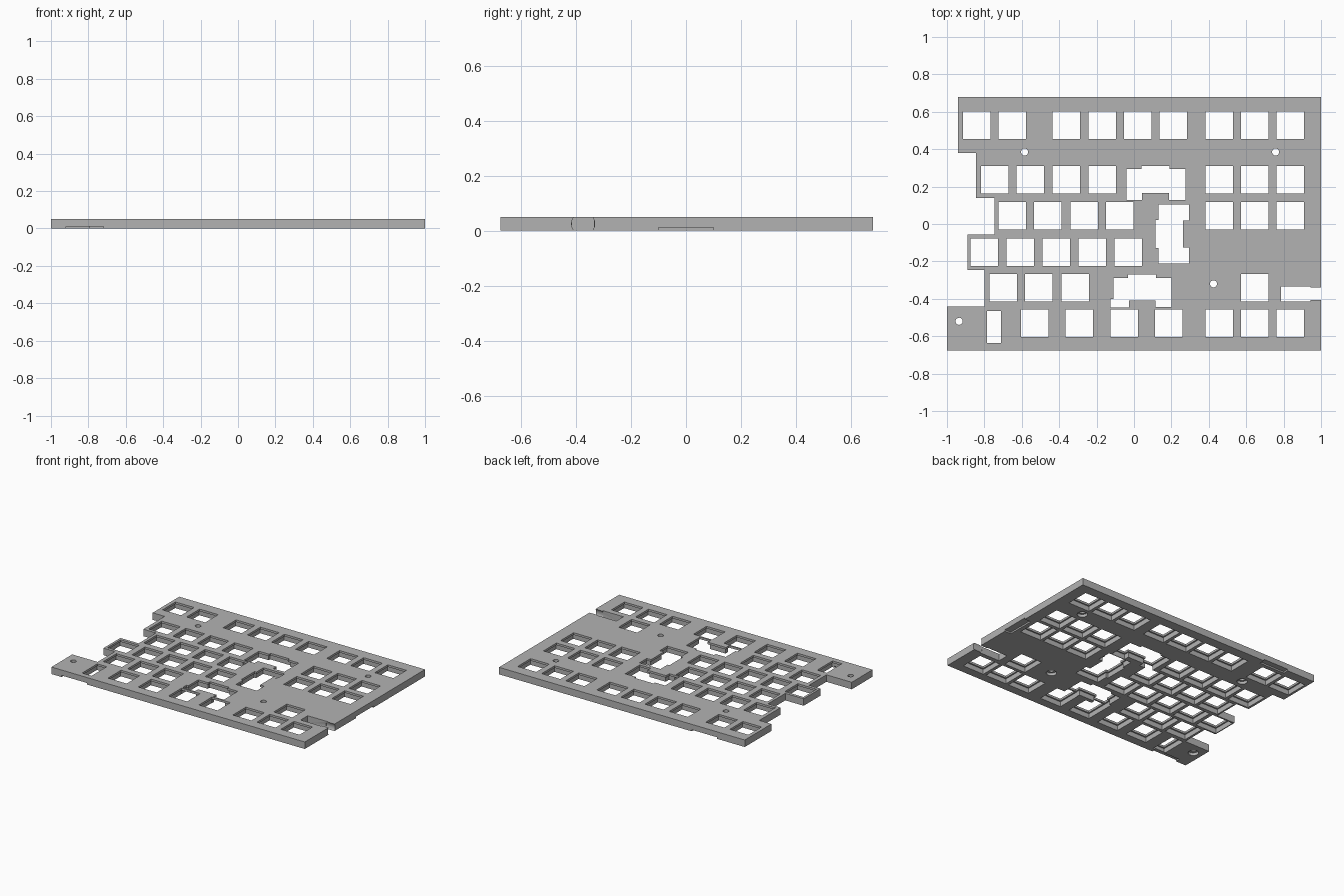
import bpy, bmesh
from mathutils import Matrix, Vector

cube = bpy.data.objects.get("Cube")
if cube:
    bpy.data.objects.remove(cube, do_unlink=True)

THICK = 0.05      # full plate thickness
LIP = 0.035       # height where the thin top lip begins
HOLE = 0.147      # switch opening
MARGIN = 0.01     # extra room under the lip

gray = bpy.data.materials.new("plate_gray")
gray.use_nodes = True
color = (0.45, 0.45, 0.45, 1)
gray.diffuse_color = color
gray.node_tree.nodes["Principled BSDF"].inputs["Base Color"].default_value = color


def new_object(name, bm):
    mesh = bpy.data.meshes.new(name)
    bm.to_mesh(mesh)
    bm.free()
    mesh.materials.append(gray)
    obj = bpy.data.objects.new(name, mesh)
    bpy.context.collection.objects.link(obj)
    return obj


def add_box(bm, x0, x1, y0, y1, z0, z1):
    mid = Vector((x0 + x1, y0 + y1, z0 + z1)) / 2
    size = (x1 - x0, y1 - y0, z1 - z0, 1)
    bmesh.ops.create_cube(bm, size=1, matrix=Matrix.Translation(mid) @ Matrix.Diagonal(size))


def add_cylinder(bm, centre, radius, length, turn=Matrix()):
    bmesh.ops.create_cone(bm, cap_ends=True, segments=24, radius1=radius, radius2=radius,
                          depth=length, matrix=Matrix.Translation(centre) @ turn)


# Stepped outline, raised to a solid slab
outline = [(1, -0.675), (1, 0.68), (-0.94, 0.68), (-0.94, 0.38), (-0.845, 0.38),
           (-0.845, 0.14), (-0.745, 0.14), (-0.745, -0.055), (-0.89, -0.055),
           (-0.89, -0.245), (-0.8, -0.245), (-0.8, -0.44), (-1, -0.44), (-1, -0.675)]
bm = bmesh.new()
base = bm.faces.new([bm.verts.new((x, y, 0)) for x, y in outline])
raised = bmesh.ops.extrude_face_region(bm, geom=[base])["geom"]
bmesh.ops.translate(bm, vec=(0, 0, THICK),
                    verts=[v for v in raised if isinstance(v, bmesh.types.BMVert)])
bmesh.ops.recalc_face_normals(bm, faces=bm.faces)
plate = new_object("keyboard_plate", bm)

# Switch rows: y centre, then x centres of the openings
right_block = [0.455, 0.645, 0.835]
rows = [(0.527, [-0.84, -0.65, -0.362, -0.17, 0.02, 0.21] + right_block),
        (0.236, [-0.745, -0.555, -0.362, -0.17] + right_block),
        (0.043, [-0.65, -0.46, -0.267, -0.075] + right_block),
        (-0.15, [-0.8, -0.607, -0.415, -0.222, -0.03]),
        (-0.34, [-0.7, -0.508, -0.315, 0.645]),
        (-0.53, [-0.53, -0.292, -0.052, 0.187] + right_block)]
half = HOLE / 2
openings = [(x - half, x + half, y - half, y + half) for y, xs in rows for x in xs]

# Wide-key openings made of a centre and two stabiliser wings
openings += [(0.04, 0.19, 0.165, 0.31), (-0.04, 0.042, 0.128, 0.293), (0.188, 0.275, 0.128, 0.293),
             (0.115, 0.262, -0.127, 0.022), (0.13, 0.295, 0.02, 0.103), (0.13, 0.295, -0.21, -0.125),
             (-0.032, 0.118, -0.41, -0.27), (-0.11, -0.03, -0.445, -0.29),
             (-0.125, -0.028, -0.446, -0.4), (0.116, 0.2, -0.445, -0.288)]
# Narrow slot at the front right corner
openings.append((-0.785, -0.71, -0.637, -0.465))

# Through cuts
through = bmesh.new()
for box in openings:
    add_box(through, *box, -0.1, 0.1)
add_box(through, 0.785, 0.945, -0.415, -0.335, -0.1, 0.1)
screws = [(-0.585, 0.385), (0.757, 0.385), (0.425, -0.32), (-0.935, -0.52)]
for x, y in screws:
    add_cylinder(through, (x, y, 0), 0.019, 0.2)
add_cylinder(through, (0.99, -0.374, THICK / 2), 0.042, 0.12, Matrix.Rotation(1.5708, 4, 'Y'))

# Underside pockets, screw recesses and edge notches
under = bmesh.new()
for x0, x1, y0, y1 in openings:
    add_box(under, x0 - MARGIN, x1 + MARGIN, y0 - MARGIN, y1 + MARGIN, -0.1, LIP)
for x, y in screws:
    add_cylinder(under, (x, y, -0.03), 0.034, 0.1)
add_box(under, -0.92, -0.72, -0.8, -0.642, -0.09, 0.011)
add_box(under, -0.72, -0.52, 0.64, 0.8, -0.09, 0.011)
add_box(under, 0.95, 1.1, -0.1, 0.1, -0.09, 0.011)

for name, cut_mesh in (("pocket_cutter", under), ("hole_cutter", through)):
    cutter = new_object(name, cut_mesh)
    cutter.hide_render = True
    mod = plate.modifiers.new(name, 'BOOLEAN')
    mod.operation = 'DIFFERENCE'
    mod.solver = 'EXACT'
    mod.use_self = True
    mod.object = cutter
    bpy.context.view_layer.objects.active = plate
    bpy.ops.object.modifier_apply(modifier=name)
    bpy.data.objects.remove(cutter, do_unlink=True)

# Keep flats crisp and round bores smooth
bpy.ops.object.select_all(action='DESELECT')
plate.select_set(True)
bpy.context.view_layer.objects.active = plate
bpy.ops.object.shade_smooth_by_angle(angle=0.5)
